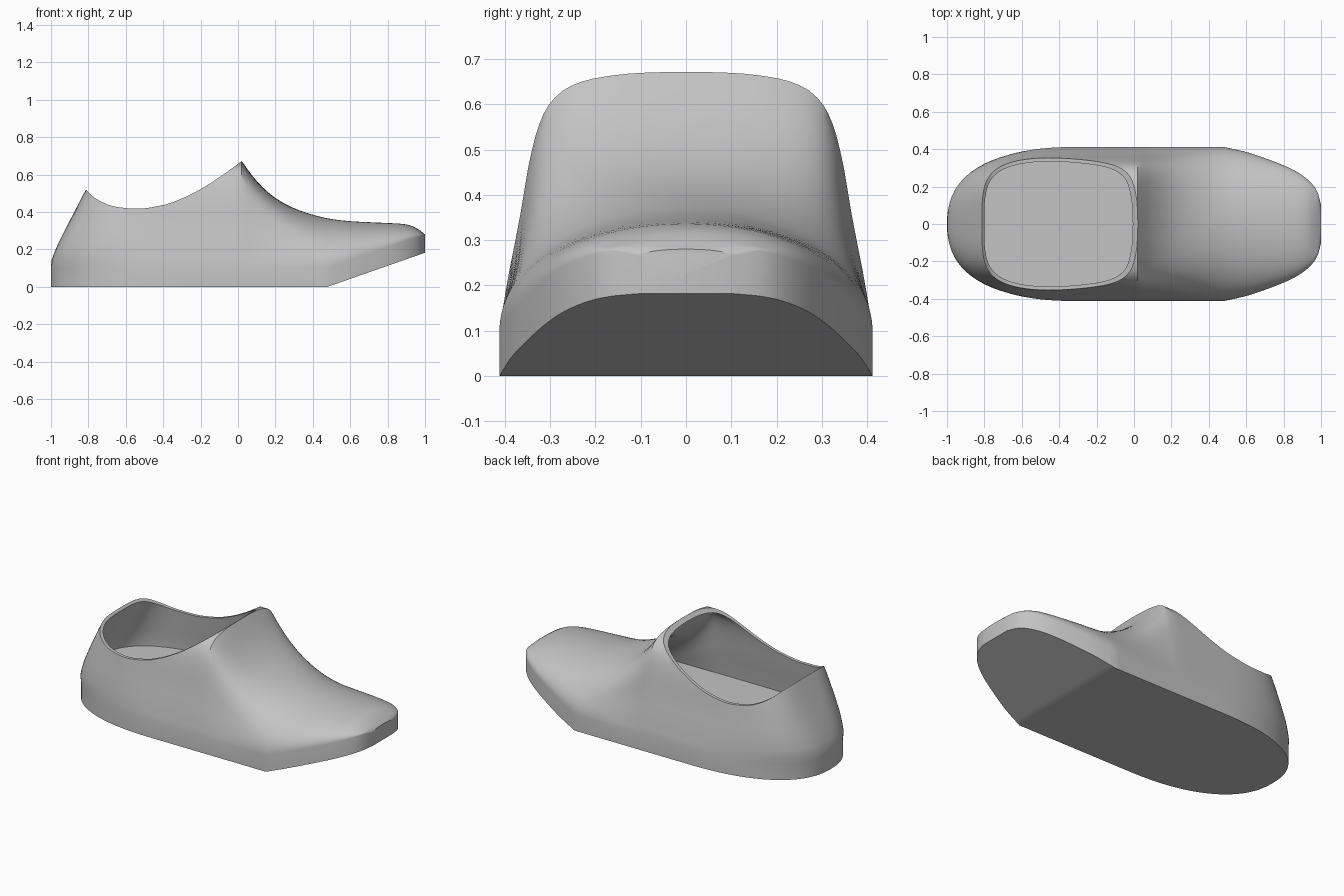
import bpy, bmesh, math

if "Cube" in bpy.data.objects:
    bpy.data.objects.remove(bpy.data.objects["Cube"], do_unlink=True)


def curve(pts, x):
    """Smooth interpolation through (x, value) points without overshoot."""
    if x <= pts[0][0]:
        return pts[0][1]
    if x >= pts[-1][0]:
        return pts[-1][1]
    slopes = [(b[1] - a[1]) / (b[0] - a[0]) for a, b in zip(pts, pts[1:])]
    tangents = [slopes[0]]
    for a, b in zip(slopes, slopes[1:]):
        tangents.append(2 * a * b / (a + b) if a * b > 0 else 0.0)
    tangents.append(slopes[-1])
    i = max(k for k in range(len(slopes)) if pts[k][0] <= x)
    (x0, y0), (x1, y1) = pts[i], pts[i + 1]
    h = x1 - x0
    t = (x - x0) / h
    return ((1 + 2 * t) * (1 - t) ** 2 * y0 + t * (1 - t) ** 2 * h * tangents[i]
            + t * t * (3 - 2 * t) * y1 + t * t * (t - 1) * h * tangents[i + 1])


# Shape curves
WIDTH = 0.412
BALL = 0.48          # where the sole starts to rise
TONGUE = 0.02        # front end of the opening
HEEL_START = -0.3    # where the heel rounding begins
FLOOR = 0.17
top_line = [(.02, .672), (.1, .565), (.2, .475), (.3, .42), (.4, .385), (.5, .362),
            (.62, .349), (.75, .343), (.88, .336), (.93, .325), (.97, .303), (1, .28)]
half_width = [(BALL, WIDTH), (.6, .385), (.7, .352), (.83, .3), (.9, .26),
              (.96, .205), (.985, .16), (1, .1)]
heel_line = [(0, -1), (.12, -1), (.2, -.975), (.3, -.927), (.41, -.87), (.52, -.813), (.7, -.72)]
collar = [(-.87, .585), (-.815, .52), (-.75, .465), (-.65, .427), (-.54, .417), (-.4, .437),
          (-.3, .472), (-.2, .522), (-.1, .585), (.025, .675)]
instep_y = [1, .96, .89, .84, .79, .73, .63, .49, .25, 0]
instep_z = [0, .18, .44, .65, .79, .877, .94, .974, .995, 1]
ARCH = 22


def half_section(x, inset):
    """Points (y, z) from the sole edge up the side to the top centre."""
    w = curve(half_width, x) - inset
    bottom = max(0, (x - BALL) * 0.35)
    top = curve(top_line, x) - inset
    wall = min(bottom + 0.1, top - 0.015)
    blend = min(1, max(0, (x - TONGUE) / 0.5))
    blend = blend * blend * (3 - 2 * blend)
    pts = [(w, bottom)]
    for j in range(ARCH + 1):
        t = j / ARCH
        k = t * (len(instep_y) - 1)
        a = t * math.pi / 2
        y = curve(list(enumerate(instep_y)), k) * (1 - blend) + math.cos(a) * blend
        z = curve(list(enumerate(instep_z)), k) * (1 - blend) + math.sin(a) * blend
        pts.append((w * max(y, 0), wall + (top - wall) * z))
    return pts


def make_object(name, bm):
    bmesh.ops.recalc_face_normals(bm, faces=bm.faces[:])
    mesh = bpy.data.meshes.new(name)
    bm.to_mesh(mesh)
    bm.free()
    obj = bpy.data.objects.new(name, mesh)
    bpy.context.collection.objects.link(obj)
    return obj


def make_body(name, inset=0.0, toe_scale=1.0, floor=None):
    sections = []
    # Rounded heel, swept from the back to the side
    steps = 26
    arch = half_section(TONGUE, inset)
    for i in range(steps, 0, -1):
        a = i / steps * math.pi / 2
        row = []
        for y, z in arch:
            p = 2 / (2.35 + 1.3 * min(1, max(0, (z - 0.1) / 0.4)))
            reach = HEEL_START - curve(heel_line, z) - inset
            c = 0 if i == steps else math.cos(a) ** p
            row.append((HEEL_START - reach * math.sin(a) ** p, y * c, z))
        sections.append(row)
    # Sides, instep and toe
    stations = [HEEL_START + (TONGUE - HEEL_START) * i / 5 for i in range(5)]
    stations += [TONGUE + (BALL - TONGUE) * i / 16 for i in range(16)]
    stations += [1 - (1 - BALL) * (1 - i / 24) ** 1.7 for i in range(25)]
    for x in stations:
        px = x if x < BALL else BALL + (x - BALL) * toe_scale
        sections.append([(px, y, z) for y, z in half_section(x, inset)])

    bm = bmesh.new()
    rings = []
    for row in sections:
        full = row + [(x, -y, z) for x, y, z in reversed(row[:-1])]
        rings.append([bm.verts.new(p) for p in full])
    n = len(rings[0])
    for a, b in zip(rings, rings[1:]):
        for j in range(n):
            bm.faces.new((a[j], a[(j + 1) % n], b[(j + 1) % n], b[j]))
    bm.faces.new(rings[-1])
    bmesh.ops.remove_doubles(bm, verts=bm.verts[:], dist=0.0002)
    if floor is not None:
        bmesh.ops.bisect_plane(bm, geom=bm.verts[:] + bm.edges[:] + bm.faces[:],
                               plane_co=(0, 0, floor), plane_no=(0, 0, 1), clear_inner=True)
        bmesh.ops.holes_fill(bm, edges=[e for e in bm.edges if e.is_boundary], sides=0)
    return make_object(name, bm)


def make_collar_cutter():
    x0, x1 = collar[0][0], collar[-1][0]
    line = [(x0 + (x1 - x0) * i / 48) for i in range(49)]
    outline = [(x, curve(collar, x)) for x in line] + [(x1, 1), (x0, 1)]
    bm = bmesh.new()
    face = bm.faces.new([bm.verts.new((x, -0.6, z)) for x, z in outline])
    side = bmesh.ops.extrude_face_region(bm, geom=[face])
    bmesh.ops.translate(bm, vec=(0, 1.2, 0),
                        verts=[v for v in side["geom"] if isinstance(v, bmesh.types.BMVert)])
    return make_object("collar_cutter", bm)


# Hollow shoe: outer body, minus the foot cavity, minus everything above the collar
shoe = make_body("shoe")
cavity = make_body("foot_cavity", inset=0.02, toe_scale=0.86, floor=FLOOR)
cutter = make_collar_cutter()
bpy.context.view_layer.objects.active = shoe
for tool in (cavity, cutter):
    tool.hide_render = True
    mod = shoe.modifiers.new(tool.name, "BOOLEAN")
    mod.operation = "DIFFERENCE"
    mod.solver = "EXACT"
    mod.object = tool
    bpy.ops.object.modifier_apply(modifier=mod.name)
    bpy.data.objects.remove(tool, do_unlink=True)

# Plain grey material
grey = bpy.data.materials.new("plain_grey")
grey.use_nodes = True
colour = (0.55, 0.55, 0.55, 1)
grey.diffuse_color = colour
grey.node_tree.nodes["Principled BSDF"].inputs["Base Color"].default_value = colour
shoe.data.materials.clear()
shoe.data.materials.append(grey)

bpy.ops.object.select_all(action="DESELECT")
shoe.select_set(True)
bpy.ops.object.shade_smooth_by_angle(angle=math.radians(32))
